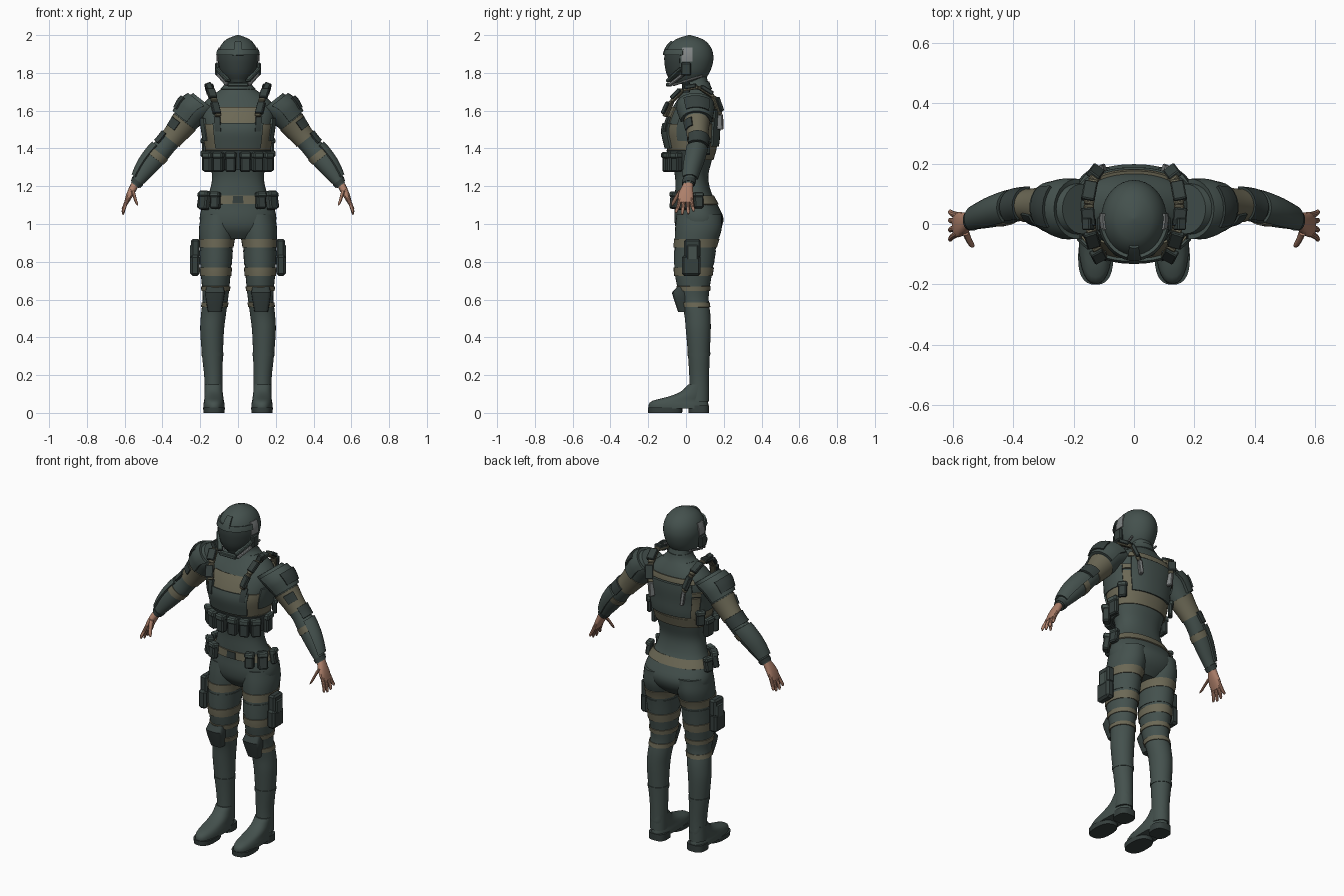
import bpy, bmesh, math
from mathutils import Vector, Matrix

if "Cube" in bpy.data.objects:
    bpy.data.objects.remove(bpy.data.objects["Cube"])


def material(name, rgb):
    m = bpy.data.materials.new(name)
    m.diffuse_color = (*rgb, 1)
    m.use_nodes = True
    m.node_tree.nodes["Principled BSDF"].inputs["Base Color"].default_value = m.diffuse_color
    return m


SLATE = material("slate green", (0.058, 0.082, 0.075))
DARK = material("dark slate", (0.036, 0.050, 0.047))
OLIVE = material("olive webbing", (0.150, 0.140, 0.092))
SKIN = material("skin", (0.42, 0.215, 0.145))
GREY = material("grey metal", (0.22, 0.235, 0.235))


def finish(name, bm, mat, mirror, thick=0, bevel=0):
    me = bpy.data.meshes.new(name)
    bm.to_mesh(me)
    bm.free()
    me.materials.append(mat)
    ob = bpy.data.objects.new(name, me)
    bpy.context.collection.objects.link(ob)
    if thick:
        s = ob.modifiers.new("thickness", 'SOLIDIFY')
        s.thickness, s.offset = thick, -1
    if bevel:
        b = ob.modifiers.new("bevel", 'BEVEL')
        b.width, b.segments = bevel, 1
    if mirror:
        ob.modifiers.new("mirror", 'MIRROR').use_mirror_merge = False
    return ob


def sample(rows, z):
    """Smoothly interpolate section rows (cx, cy, z, rx, ry), sorted by rising z."""
    i = 0
    while i < len(rows) - 2 and z > rows[i + 1][2]:
        i += 1
    a, b = rows[i], rows[i + 1]
    p, q = rows[max(i - 1, 0)], rows[min(i + 2, len(rows) - 1)]
    h = b[2] - a[2]
    t = min(max((z - a[2]) / h, 0), 1)
    out = []
    for k in (0, 1, 3, 4):
        m0 = (b[k] - p[k]) / (b[2] - p[2]) * h
        m1 = (q[k] - a[k]) / (q[2] - a[2]) * h
        out.append((2*t**3 - 3*t*t + 1)*a[k] + (t**3 - 2*t*t + t)*m0
                   + (3*t*t - 2*t**3)*b[k] + (t**3 - t*t)*m1)
    return out


def point(rows, z, ang, off, tilt, e):
    cx, cy, rx, ry = sample(rows, z)
    c, s = math.cos(ang), math.sin(ang)
    u = math.copysign(abs(c)**e, c) * (max(rx, 0.003) + off)
    v = math.copysign(abs(s)**e, s) * (max(ry, 0.003) + off)
    return Vector((cx + u*math.cos(tilt), cy + v, z + u*math.sin(tilt)))


def shell(name, rows, mat, z0=None, z1=None, off=0, arc=None, mirror=False,
          tilt=0, e=1.0, n=28, rings=None, thick=0.014):
    """Whole capped body part, or a raised band / plate over part of it (arc in degrees)."""
    body = z0 is None
    if body:
        z0, z1 = rows[0][2], rows[-1][2]
    rings = rings or max(3, int((z1 - z0) / 0.018))
    a0, a1 = arc or (0, 360)
    steps = n if arc is None else max(3, int(n * (a1 - a0) / 360))
    cols = steps if arc is None else steps + 1
    bm = bmesh.new()
    g = [[bm.verts.new(point(rows, z0 + (z1 - z0)*j/rings,
                             math.radians(a0 + (a1 - a0)*i/steps), off, tilt, e))
          for i in range(cols)] for j in range(rings + 1)]
    for j in range(rings):
        for i in range(steps):
            k = (i + 1) % cols
            bm.faces.new((g[j][i], g[j][k], g[j+1][k], g[j+1][i]))
    if body:
        bm.faces.new(g[0][::-1])
        bm.faces.new(g[-1])
    return finish(name, bm, mat, mirror, 0 if body else thick)


def box(name, mat, loc, size, rot=None, mirror=True, bevel=0.007):
    bm = bmesh.new()
    m = Matrix.Translation(loc) @ (rot or Matrix()).to_4x4() @ Matrix.Diagonal((*size, 1))
    bmesh.ops.create_cube(bm, size=1, matrix=m)
    return finish(name, bm, mat, mirror, bevel=bevel)


def bar(name, mat, p, q, w, d, mirror=True):
    p, q = Vector(p), Vector(q)
    return box(name, mat, (p + q)/2, (w, d, (q - p).length),
               (q - p).to_track_quat('Z', 'Y').to_matrix(), mirror, 0.004)


# ---- body sections: (cx, cy, z, rx, ry)
TORSO = [(0, .06, .92, .09, .07), (0, .065, .97, .18, .115), (0, .068, 1.03, .203, .13),
         (0, .055, 1.10, .185, .113), (0, .038, 1.17, .152, .095), (0, .03, 1.25, .137, .088),
         (0, .03, 1.33, .153, .105), (0, .03, 1.42, .172, .13), (0, .026, 1.50, .185, .14),
         (0, .042, 1.58, .195, .13), (0, .055, 1.64, .18, .112), (0, .06, 1.69, .125, .085),
         (0, .058, 1.73, .07, .065), (0, .045, 1.80, .058, .06)]
LEG = [(.13, .07, .06, .048, .052), (.13, .07, .18, .048, .052), (.135, .068, .30, .055, .057),
       (.137, .065, .44, .063, .066), (.13, .06, .52, .066, .069), (.12, .045, .60, .067, .075),
       (.118, .04, .66, .072, .085), (.118, .04, .75, .08, .1), (.115, .05, .88, .087, .11),
       (.11, .065, .97, .097, .123), (.105, .07, 1.05, .09, .12)]
ARM = [(.545, .012, 1.205, .026, .03), (.51, .022, 1.26, .042, .038), (.47, .035, 1.315, .053, .046),
       (.42, .05, 1.375, .057, .05), (.375, .06, 1.425, .054, .05), (.325, .06, 1.485, .06, .055),
       (.27, .055, 1.555, .073, .07), (.225, .05, 1.61, .083, .085), (.17, .05, 1.64, .085, .083)]
HEAD = [(0, .005, 1.74, .05, .075), (0, .01, 1.79, .088, .108), (0, .015, 1.84, .104, .124),
        (0, .017, 1.89, .108, .128), (0, .018, 1.94, .094, .111), (0, .018, 1.98, .058, .068),
        (0, .018, 2.0, .006, .006)]
FOOT = [(.127, -.038, .022, .056, .16), (.127, -.039, .045, .056, .158), (.127, -.03, .065, .052, .145),
        (.128, .01, .085, .05, .107), (.129, .045, .11, .048, .077), (.13, .066, .15, .047, .054)]
AT = math.radians(38)
shell("torso", TORSO, SLATE, e=.9, n=40)
shell("leg", LEG, SLATE, mirror=True)
shell("arm", ARM, SLATE, mirror=True, tilt=AT)

# ---- boots
shell("boot_foot", FOOT, SLATE, mirror=True, e=.85, rings=12)
shell("front_sole", [(.127, -.11, 0, .055, .09), (.127, -.11, .028, .058, .091)], DARK, mirror=True, e=.8)
shell("heel", [(.127, .068, 0, .053, .054), (.127, .068, .04, .052, .055)], DARK, mirror=True, e=.7)
shell("boot_seam", LEG, SLATE, .30, .32, .003, mirror=True, thick=.006)

# ---- leg straps, knee pads, thigh holsters
for z0, z1 in ((.875, .92), (.725, .77), (.645, .67), (.56, .585)):
    shell("leg_strap", LEG, OLIVE, z0, z1, .005, mirror=True, thick=.01)
shell("thigh_wrap", LEG, SLATE, .785, .86, .003, mirror=True, thick=.006)
shell("knee_pad", [(.123, -.012, .535, .036, .03), (.123, -.024, .60, .048, .04),
                   (.122, -.028, .635, .053, .047), (.122, -.015, .67, .046, .03)],
      DARK, mirror=True, e=.5, n=16, rings=4)
box("thigh_holster", DARK, (.228, .028, .78), (.05, .1, .11), bevel=.012)
box("holster_upper", DARK, (.226, .034, .87), (.046, .088, .1), bevel=.01)
box("holster_flap", SLATE, (.245, .034, .85), (.02, .06, .08), bevel=.006)

# ---- arm armour
shell("shoulder_pad", ARM, SLATE, 1.545, 1.632, .016, (-95, 95), True, AT, thick=.02)
shell("shoulder_pad_ridge", ARM, DARK, 1.56, 1.615, .024, (-35, 45), True, AT)
shell("upper_arm_wrap", ARM, OLIVE, 1.445, 1.54, .004, None, True, AT, thick=.008)
shell("upper_arm_plate", ARM, DARK, 1.485, 1.525, .012, (-75, -25), True, AT)
shell("elbow_pad", ARM, DARK, 1.405, 1.455, .012, (-50, 95), True, AT)
shell("forearm_strap", ARM, OLIVE, 1.35, 1.378, .004, None, True, AT, thick=.008)
shell("forearm_guard", ARM, SLATE, 1.235, 1.395, .011, (-55, 90), True, AT)
shell("cuff", ARM, DARK, 1.21, 1.228, .004, None, True, AT, thick=.006)

# ---- hands
HT = math.radians(25)
shell("palm", [(.592, -.002, 1.112, .011, .038), (.58, -.002, 1.14, .016, .042),
               (.563, .002, 1.175, .02, .036), (.543, .012, 1.215, .02, .025)],
      SKIN, mirror=True, tilt=HT, e=.85, n=16, rings=8)
for y, tip, drop in ((-.031, -.052, .01), (-.011, -.02, 0), (.01, .012, .003), (.028, .04, .018)):
    shell("finger", [(.61, tip, 1.05 + drop, .005, .005), (.609, tip, 1.057 + drop, .008, .008),
                     (.601, (y + tip)/2, 1.092, .010, .010), (.583, y, 1.135, .011, .011)],
          SKIN, mirror=True, tilt=HT, n=10, rings=7)
shell("thumb", [(.533, -.073, 1.098, .005, .005), (.536, -.070, 1.106, .009, .009),
                (.547, -.052, 1.14, .011, .011), (.558, -.025, 1.178, .013, .014)],
      SKIN, mirror=True, tilt=HT, n=10, rings=7)

# ---- helmet
shell("helmet", HEAD, SLATE, n=36, rings=24)
shell("visor", HEAD, DARK, 1.765, 1.895, .004, (-158, -22), n=36, thick=.01)
shell("visor_brow", HEAD, SLATE, 1.895, 1.925, .012, (-165, -15), n=36)
shell("helmet_crest", HEAD, SLATE, 1.90, 1.97, .014, (-101, -79), n=60)
shell("temple_plate", HEAD, GREY, 1.86, 1.935, .006, (-18, 8), True, n=60)
box("earpiece", DARK, (.109, .0, 1.82), (.024, .055, .07))
bar("jaw_guard", GREY, (.112, -.005, 1.80), (.055, -.088, 1.735), .022, .016)
bar("jaw_guard_shell", SLATE, (.110, -.022, 1.825), (.05, -.098, 1.755), .03, .016)
bar("chin_guard", SLATE, (-.055, -.09, 1.738), (.055, -.09, 1.738), .03, .02, False)
bar("chin_strap", GREY, (.06, -.07, 1.735), (.085, .09, 1.785), .012, .012)
shell("collar", TORSO, SLATE, 1.715, 1.755, .008, thick=.012)

# ---- vest: olive carrier with darker plates
V = dict(e=.9, n=48)
shell("vest_carrier", TORSO, OLIVE, 1.39, 1.53, .006, **V)
shell("upper_chest_panel", TORSO, OLIVE, 1.52, 1.62, .008, (-122, -58), **V)
shell("chest_plate", TORSO, SLATE, 1.40, 1.535, .018, (-128, -52), thick=.025, **V)
shell("chest_plate_tab", TORSO, DARK, 1.49, 1.57, .022, (-66, -56), True, **V)
shell("vest_side", TORSO, SLATE, 1.44, 1.56, .012, (-28, 30), True, **V)
shell("back_plate", TORSO, SLATE, 1.41, 1.61, .016, (48, 132), thick=.025, **V)
shell("back_yoke", TORSO, OLIVE, 1.615, 1.645, .010, (40, 140), **V)
shell("back_side_strap", TORSO, OLIVE, 1.54, 1.565, .010, (20, 50), True, **V)
shell("rib_band", TORSO, OLIVE, 1.34, 1.395, .008, **V)
shell("pouch_band", TORSO, DARK, 1.285, 1.39, .012, (-185, 5), **V)

# ---- shoulder straps with segmented pads
path = [(.105, -.112, 1.57), (.125, -.075, 1.65), (.143, -.015, 1.712), (.150, .065, 1.725),
        (.135, .145, 1.675), (.11, .178, 1.58), (.1, .182, 1.50)]
for i, (p, q) in enumerate(zip(path, path[1:])):
    bar("shoulder_strap", OLIVE if i < 5 else GREY, p, q, .034, .02)
    if i < 5:
        p, q = Vector(p), Vector(q)
        out = ((p + q)/2 - Vector((.06, .05, 1.55))).normalized() * .012
        bar("strap_pad", DARK, p.lerp(q, .12) + out, p.lerp(q, .88) + out, .045, .022)
bar("strap_end", DARK, (.138, .0, 1.70), (.16, .0, 1.748), .04, .03)


# ---- pouches set around the waist
def pouch(name, deg, z, w, d, h, off=0.0, lean=0.0):
    p = point(TORSO, z, math.radians(deg), off + d/2, 0, .9)
    cx, cy, rx, ry = sample(TORSO, z)
    n = Vector(((p.x - cx)/rx**2, (p.y - cy)/ry**2, 0))
    rot = Matrix.Rotation(math.atan2(n.y, n.x), 3, 'Z') @ Matrix.Rotation(lean, 3, 'Y')
    box(name, DARK, p, (d, w, h), rot)
    box(name + "_flap", SLATE, p + rot @ Vector((.004, 0, h*.34)), (d + .004, w + .005, h*.32), rot)


for deg in (-80, -58, -34):
    pouch("chest_pouch", deg, 1.328, .053, .042, .105, .008)
pouch("side_pouch", 2, 1.335, .06, .03, .11, .006)
pouch("back_side_pouch", 28, 1.41, .05, .025, .09, .008)
shell("belt", TORSO, OLIVE, 1.105, 1.15, .007, thick=.012, **V)
shell("belt_buckle", TORSO, DARK, 1.108, 1.147, .011, (-97, -83), e=.9, n=80)
pouch("belt_pouch", -55, 1.125, .05, .038, .09, .005, -.1)
pouch("hip_pouch", -28, 1.125, .055, .038, .1, .005, -.15)
pouch("rear_hip_pouch", 6, 1.125, .05, .032, .085, .005, -.15)

# ---- bake modifiers and smooth the curved surfaces
bpy.ops.object.select_all(action='SELECT')
bpy.context.view_layer.objects.active = bpy.context.selected_objects[0]
bpy.ops.object.convert(target='MESH')
bpy.ops.object.shade_smooth_by_angle(angle=math.radians(35))
